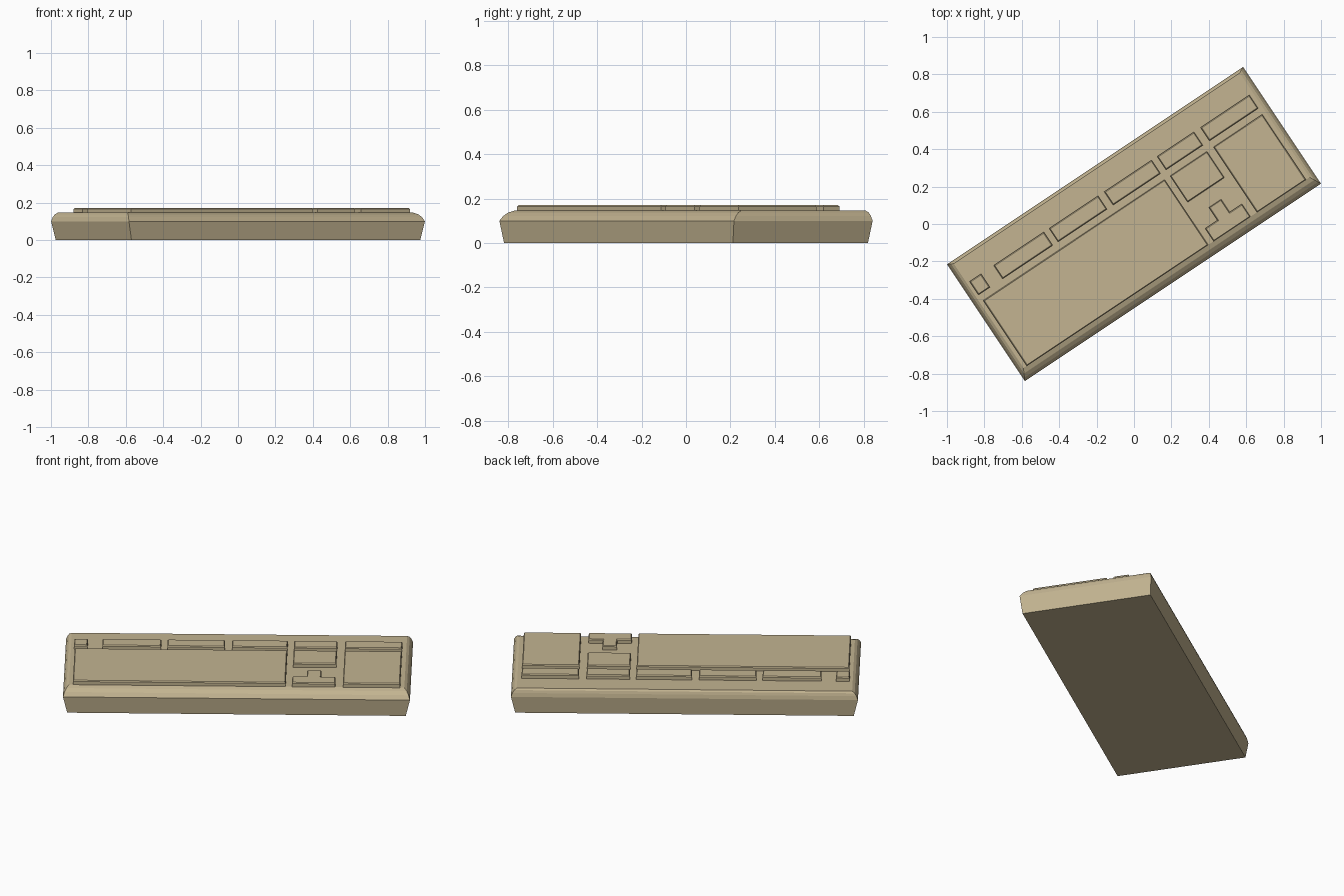
import bpy, bmesh, math
from mathutils import Matrix

if "Cube" in bpy.data.objects:
    bpy.data.objects.remove(bpy.data.objects["Cube"])

ROT = Matrix.Rotation(math.radians(33.7), 4, 'Z')
U, V = 0.951, 0.375          # half length and half width of the case

mat = bpy.data.materials.new("warm_beige")
mat.diffuse_color = (0.546, 0.456, 0.283, 1)
mat.use_nodes = True
mat.node_tree.nodes["Principled BSDF"].inputs["Base Color"].default_value = mat.diffuse_color


def finish(bm, name):
    bmesh.ops.recalc_face_normals(bm, faces=bm.faces)
    bm.transform(ROT)
    me = bpy.data.meshes.new(name)
    bm.to_mesh(me)
    bm.free()
    me.materials.append(mat)
    ob = bpy.data.objects.new(name, me)
    bpy.context.collection.objects.link(ob)
    return ob


# case: stacked rings (height, end inset, back inset, front inset)
rings = [(0, .023, .010, .010), (.100, 0, 0, 0), (.122, .008, .004, .016),
         (.137, .018, .009, .036), (.146, .032, .017, .062)]
bm = bmesh.new()
loops = []
for z, e, b, f in rings:
    pts = [(-U + e, -V + f), (U - e, -V + f), (U - e, V - b), (-U + e, V - b)]
    loops.append([bm.verts.new((x, y, z)) for x, y in pts])
for lo, hi in zip(loops, loops[1:]):
    for i in range(4):
        j = (i + 1) % 4
        bm.faces.new((lo[i], lo[j], hi[j], hi[i]))
bm.faces.new(loops[0][::-1])
bm.faces.new(loops[-1])
finish(bm, "keyboard_case")


# raised key block with a small chamfer round its top
def key_block(name, outline):
    bm = bmesh.new()
    face = bm.faces.new([bm.verts.new((x, y, .138)) for x, y in outline])
    ext = bmesh.ops.extrude_face_region(bm, geom=[face], use_keep_orig=True)["geom"]
    top = [g for g in ext if isinstance(g, bmesh.types.BMFace)][0]
    for v in top.verts:
        v.co.z = .165
    bmesh.ops.recalc_face_normals(bm, faces=bm.faces)
    bmesh.ops.inset_region(bm, faces=[top], thickness=.005, use_even_offset=True)
    for v in top.verts:
        v.co.z = .171
    finish(bm, name)


def rect(x0, x1, y0, y1):
    return [(x0, y0), (x1, y0), (x1, y1), (x0, y1)]


# top row of keys
row = (.146, .232)
for name, x0, x1 in [("corner_key", -.902, -.828), ("function_keys_left", -.747, -.425),
                     ("function_keys_middle", -.391, -.076), ("function_keys_right", -.037, .268),
                     ("system_keys", .303, .540), ("indicator_keys", .582, .896)]:
    key_block(name, rect(x0, x1, *row))

# large blocks
key_block("main_keys", rect(-.898, .268, -.314, .107))
key_block("navigation_keys", rect(.303, .540, -.062, .107))
key_block("number_pad", rect(.582, .896, -.314, .107))

# arrow keys: upside-down T
key_block("arrow_keys", [(.303, -.314), (.540, -.314), (.540, -.231), (.461, -.231),
                         (.461, -.148), (.382, -.148), (.382, -.231), (.303, -.231)])
